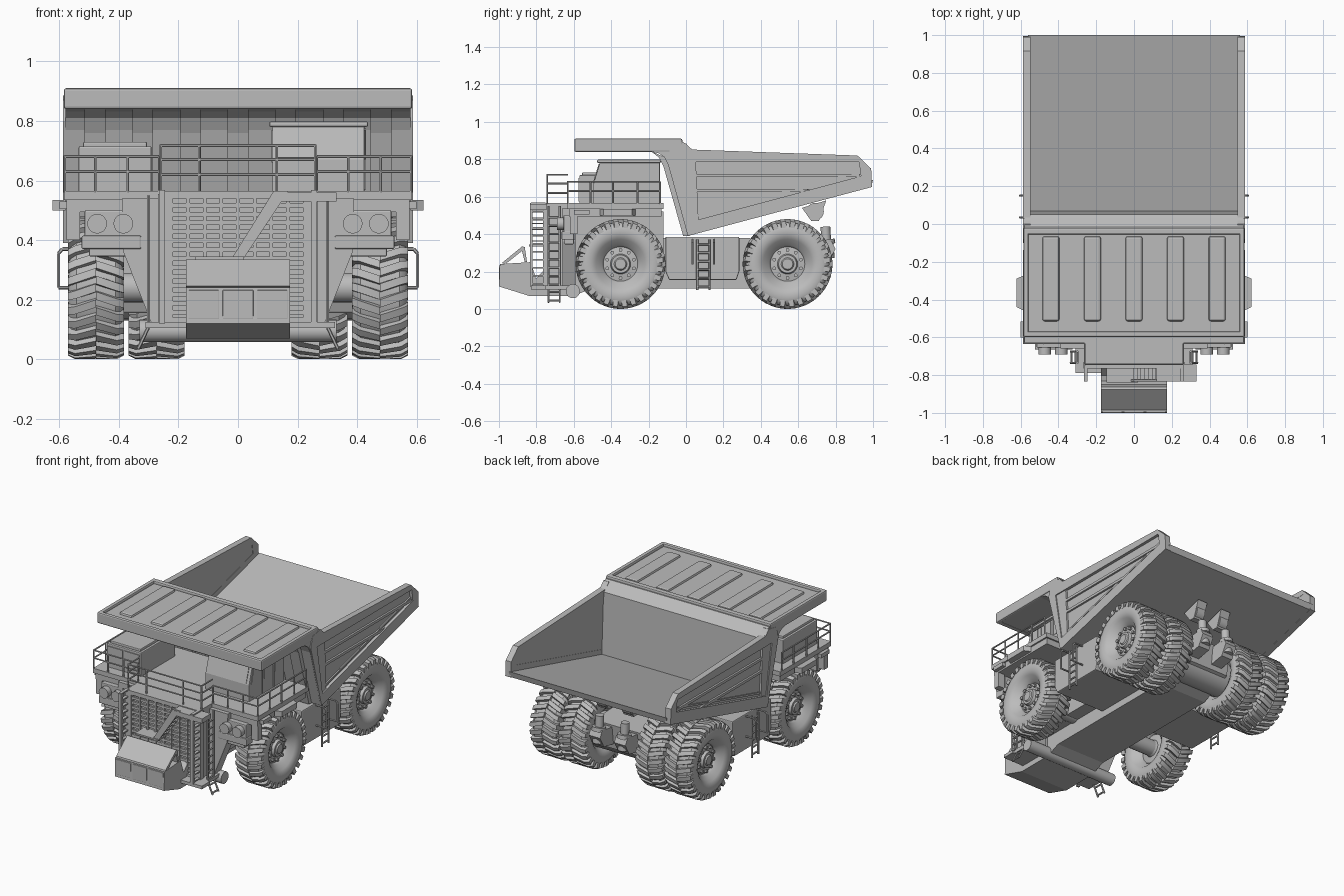
import bpy, bmesh, math
from mathutils import Vector, Matrix

grey = bpy.data.materials.new("grey_paint")
grey.diffuse_color = (0.5, 0.5, 0.5, 1)


def finish(name, bm, bevel=0, mirror=False, smooth=False):
    bmesh.ops.recalc_face_normals(bm, faces=bm.faces)
    me = bpy.data.meshes.new(name)
    bm.to_mesh(me)
    bm.free()
    me.materials.append(grey)
    ob = bpy.data.objects.new(name, me)
    bpy.context.collection.objects.link(ob)
    if bevel:
        m = ob.modifiers.new("bevel", 'BEVEL')
        m.width, m.segments, m.limit_method = bevel, 2, 'ANGLE'
    if mirror:
        ob.modifiers.new("mirror", 'MIRROR').use_mirror_merge = False
    if smooth:
        bpy.ops.object.select_all(action='DESELECT')
        ob.select_set(True)
        bpy.context.view_layer.objects.active = ob
        bpy.ops.object.shade_smooth_by_angle(angle=math.radians(35))
    return ob


def add_prism(bm, pts, a, b, axis='x'):
    # profile is (y, z) for axis x, (x, z) for axis y
    place = (lambda p, t: (t, p[0], p[1])) if axis == 'x' else (lambda p, t: (p[0], t, p[1]))
    lo = [bm.verts.new(place(p, a)) for p in pts]
    hi = [bm.verts.new(place(p, b)) for p in pts]
    bm.faces.new(lo)
    bm.faces.new(hi[::-1])
    for i in range(len(pts)):
        j = (i + 1) % len(pts)
        bm.faces.new((lo[i], lo[j], hi[j], hi[i]))


def prism(name, pts, a, b, axis='x', **kw):
    bm = bmesh.new()
    add_prism(bm, pts, a, b, axis)
    return finish(name, bm, **kw)


def boxes(name, items, **kw):
    # every item: x0, x1, y0, y1, z0, z1
    bm = bmesh.new()
    for x0, x1, y0, y1, z0, z1 in items:
        add_prism(bm, [(y0, z0), (y1, z0), (y1, z1), (y0, z1)], x0, x1)
    return finish(name, bm, **kw)


def rods(name, segs, r, sides=6, **kw):
    # every segment: start point, end point, optional radius
    bm = bmesh.new()
    for s in segs:
        p, q = Vector(s[0]), Vector(s[1])
        rad = s[2] if len(s) > 2 else r
        rot = (q - p).to_track_quat('Z', 'Y').to_matrix().to_4x4()
        bmesh.ops.create_cone(bm, cap_ends=True, segments=sides, radius1=rad, radius2=rad,
                              depth=(q - p).length, matrix=Matrix.Translation((p + q) / 2) @ rot)
    return finish(name, bm, smooth=sides > 8, **kw)


# --- Wheels: turned tyre and hub, with slanted tread lugs
def make_wheel():
    half = [(.028, .068), (.034, .06), (.048, .06), (.054, .042), (.092, .036), (.1, .052),
            (.118, .062), (.132, .08), (.16, .092), (.19, .092), (.21, .084), (.223, .066)]
    prof = [(0, .068)] + half + [(r, -x) for r, x in half[::-1]] + [(0, -.068)]
    bm = bmesh.new()
    vs = [bm.verts.new((x, 0, r)) for r, x in prof]
    es = [bm.edges.new(e) for e in zip(vs, vs[1:])]
    bmesh.ops.spin(bm, geom=vs + es, axis=(1, 0, 0), cent=(0, 0, 0), angle=2 * math.pi, steps=48)
    bmesh.ops.remove_doubles(bm, verts=bm.verts, dist=1e-5)
    n = 28
    for side in (1, -1):
        for i in range(n):
            a = (i + (.5 if side < 0 else 0)) * 2 * math.pi / n
            rings = []
            for x, r0, r1, sh in ((.0, .215, .24, 0), (.07, .21, .24, .1), (.094, .195, .228, .13)):
                ring = []
                for r, d in ((r0, -.072), (r0, .072), (r1, .056), (r1, -.056)):
                    t = a + sh + d
                    ring.append(bm.verts.new((side * x, r * math.sin(t), r * math.cos(t))))
                rings.append(ring)
            bm.faces.new(rings[0])
            bm.faces.new(rings[2])
            for p, q in zip(rings, rings[1:]):
                for k in range(4):
                    bm.faces.new((p[k], p[(k + 1) % 4], q[(k + 1) % 4], q[k]))
    for i in range(10):  # wheel nuts
        t = i * math.pi / 5
        m = Matrix.Translation((.044, .075 * math.sin(t), .075 * math.cos(t))) @ Matrix.Rotation(math.pi / 2, 4, 'Y')
        bmesh.ops.create_cone(bm, cap_ends=True, segments=8, radius1=.01, radius2=.01, depth=.02, matrix=m)
    return finish("wheel_front_right", bm, smooth=True)


wheel = make_wheel()
wheel.location = (.477, -.35, .24)
for name, x, y in (("wheel_front_left", -.477, -.35), ("wheel_rear_outer_right", .477, .543),
                   ("wheel_rear_outer_left", -.477, .543), ("wheel_rear_inner_right", .273, .543),
                   ("wheel_rear_inner_left", -.273, .543)):
    w = wheel.copy()
    w.name = name
    w.location = (x, y, .24)
    w.rotation_euler = (0, 0, math.pi if x < 0 else 0)
    bpy.context.collection.objects.link(w)
rods("axles", [((-.45, -.35, .24), (.45, -.35, .24), .05), ((-.45, .543, .24), (.45, .543, .24), .11)], .05, 20)

# --- Chassis, fuel tank and rear supports
prism("frame", [(-.84, .07), (-.6, .07), (-.5, .11), (.45, .11), (.66, .2), (.68, .36), (.3, .38), (-.6, .38), (-.84, .12)], -.175, .175)
boxes("engine_bay", [(-.26, .26, -.62, -.12, .2, .52)])
prism("fuel_tank", [(-.11, .2), (-.09, .155), (.27, .155), (.285, .2), (.285, .385), (-.11, .385)], -.53, .53, bevel=.006)
rods("front_cross_tube", [((-.33, -.605, .095), (.33, -.605, .095))], .038, 20)
rods("rear_struts", [((.09, .76, .27), (.09, .75, .36), .036), ((.09, .75, .36), (.09, .745, .44), .026),
                     ((.09, .757, .345), (.09, .753, .37), .042), ((.06, .69, .52), (.12, .69, .52), .047)], .03, 16, mirror=True)
prism("strut_brackets", [(.6, .22), (.76, .25), (.8, .32), (.78, .36), (.62, .34)], .05, .13, mirror=True)
prism("body_hinges", [(.62, .54), (.67, .47), (.71, .47), (.75, .58)], .055, .125, mirror=True)

# --- Dump body
prism("body_floor", [(.01, .39), (.99, .652), (1, .69), (.06, .445)], -.56, .56)
prism("front_wall_and_canopy", [(-.595, .845), (-.19, .842), (-.145, .832), (-.115, .81), (-.095, .77), (.01, .39),
      (.07, .41), (.05, .84), (.03, .855), (-.015, .893), (-.595, .893)], -.58, .58)
boxes("canopy_rim", [(-.585, .585, -.597, -.57, .84, .91), (-.585, -.558, -.59, -.03, .84, .91),
                     (.558, .585, -.59, -.03, .84, .91), (-.585, .585, -.055, -.02, .87, .91)], bevel=.008)
boxes("canopy_ribs", [(x - .045, x + .045, -.515, -.065, .88, .907) for x in (-.44, -.22, 0, .22, .44)], bevel=.012)
bm = bmesh.new()
for x in (-.48, -.32, -.16, 0, .16, .32, .48):
    add_prism(bm, [(-.19, .845), (-.145, .81), (-.12, .76), (-.015, .39), (.02, .39), (-.09, .8)], x - .035, x + .035)
finish("front_wall_ribs", bm)
prism("side_panel", [(-.08, .8), (.92, .8), (.96, .68), (.01, .42)], .55, .568, mirror=True)
bm = bmesh.new()
for strip in ([(-.1, .8), (-.08, .87), (0, .885), (.03, .852), (.917, .82), (.925, .785), (-.035, .785)],
              [(.917, .82), (.99, .75), (.995, .652), (.935, .71), (.925, .785)],
              [(.995, .652), (.01, .39), (.02, .465), (.935, .71)],
              [(.01, .39), (-.1, .8), (-.035, .785), (.02, .465)]):
    add_prism(bm, strip, .548, .587)
add_prism(bm, [(-.03, .705), (.93, .705), (.93, .722), (-.03, .722)], .56, .58)
add_prism(bm, [(-.015, .625), (.62, .625), (.67, .642), (-.015, .642)], .56, .58)
add_prism(bm, [(.02, .48), (.93, .724), (.93, .735), (.02, .492)], .56, .576)
finish("side_frame", bm, mirror=True)

# --- Deck, fenders and headlights
boxes("deck", [(-.585, .585, -.635, -.12, .535, .565), (-.26, .26, -.745, -.6, .535, .565)])
boxes("fenders", [(.26, .575, -.625, -.13, .495, .54), (.53, .575, -.62, -.58, .4, .5)], mirror=True)
boxes("side_lockers", [(.57, .6, -.6, -.515, .505, .53)], mirror=True)
bm = bmesh.new()
vs = [[bm.verts.new((x, y, z)) for x, y in ((.58, -.46), (.622, -.44), (.622, -.29), (.58, -.27))] for z in (.5, .535)]
bm.faces.new(vs[0])
bm.faces.new(vs[1])
for k in range(4):
    bm.faces.new((vs[0][k], vs[0][(k + 1) % 4], vs[1][(k + 1) % 4], vs[1][k]))
finish("side_step", bm, mirror=True)
boxes("headlight_box", [(.335, .515, -.655, -.59, .37, .5), (.325, .525, -.665, -.6, .37, .415),
                        (.35, .5, -.65, -.6, .345, .375)], bevel=.005, mirror=True)
rods("headlights", [((x, -.65, .455), (x, -.69, .455)) for x in (.385, .473)], .033, 20, mirror=True)
prism("front_wing", [(.2, .54), (.39, .54), (.385, .36), (.29, .12), (.2, .12)], -.66, -.59, 'y', mirror=True)

# --- Radiator, grille and side louvres
boxes("radiator", [(-.26, .26, -.745, -.6, .12, .54)])
boxes("grille_frame", [(.225, .268, -.765, -.73, .12, .555), (-.268, -.225, -.765, -.73, .12, .555),
                       (-.26, .26, -.765, -.73, .54, .565), (-.26, .26, -.765, -.73, .11, .14)])
boxes("grille_bars", [(-.225, .225, -.757, -.74, .15 + i * .03, .165 + i * .03) for i in range(13)] +
      [(x * .056 - .006, x * .056 + .006, -.761, -.74, .13, .55) for x in range(-4, 5)])
boxes("side_louvres", [(.245, .265, -.83, -.75, .13 + i * .043, .138 + i * .043) for i in range(11)] +
      [(.245, .265, -.835, -.822, .12, .565), (.245, .265, -.765, -.752, .12, .565)], mirror=True)

# --- Bumper, front cabinet and stairs
boxes("bumper", [(-.31, .31, -.79, -.6, .105, .125), (.1, .325, -.83, -.75, .105, .125)])
prism("front_cabinet", [(-1, .12), (-.84, .07), (-.79, .07), (-.79, .125), (-.83, .25), (-.995, .24)], -.175, .175)
boxes("cabinet_doors", [(x - .052, x + .052, -1.0, -.99, .135, .232) for x in (-.115, 0, .115)], bevel=.003)
prism("cabinet_lid", [(-.985, .245), (-.875, .335), (-.862, .33), (-.85, .25), (-.862, .25), (-.877, .31), (-.965, .24)], -.175, .175)
bm = bmesh.new()
for y in (-.828, -.757):
    add_prism(bm, [(-.02, .34), (.02, .34), (.17, .565), (.12, .565)], y - .006, y + .006, 'y')
for i in range(7):
    x, z = .01 + i * .02, .36 + i * .031
    add_prism(bm, [(x - .015, z), (x + .02, z), (x + .02, z + .006), (x - .015, z + .006)], -.828, -.757, 'y')
add_prism(bm, [(.12, .53), (.33, .53), (.33, .56), (.12, .56)], -.835, -.745, 'y')
add_prism(bm, [(-.145, .335), (.02, .335), (.02, .345), (-.145, .345)], -.84, -.75, 'y')
finish("front_stairs", bm)
rods("front_ladder", [((.3, y, .1), (.3, y, .55)) for y in (-.735, -.675)] +
     [((.3, -.735, .13 + i * .045), (.3, -.675, .13 + i * .045)) for i in range(9)] +
     [((.3, y, .11), (.335, y, .035)) for y in (-.735, -.675)] +
     [((.31, -.735, .09), (.31, -.675, .09)), ((.33, -.735, .045), (.33, -.675, .045))], .006, mirror=True)

# --- Side ladder with handrails
rods("side_ladder", [((.555, y, .1), (.555, y, .37)) for y in (.06, .125)] +
     [((.555, .06, .12 + i * .045), (.555, .125, .12 + i * .045)) for i in range(6)] +
     [(p, q) for y in (.035, .15) for p, q in (((.53, y, .24), (.603, y, .24)), ((.603, y, .24), (.603, y, .355)),
                                               ((.603, y, .355), (.59, y, .37)), ((.59, y, .37), (.53, y, .37)))],
     .006, mirror=True)

# --- Deck railings
rail = []
for z in (.63, .68):
    rail += [((.582, -.632, z), (.582, -.14, z)), ((.582, -.632, z), (.265, -.632, z))]
rail += [((.582, y, .56), (.582, y, .68)) for y in (-.632, -.51, -.39, -.26, -.14)]
rail += [((x, -.632, .56), (x, -.632, .68)) for x in (.265, .37, .48)]
for z in (.62, .67, .717):
    rail += [((0, -.742, z), (.26, -.742, z)), ((.26, -.742, z), (.26, -.632, z))]
rail += [((x, -.742, .56), (x, -.742, .717)) for x in (.13, .26)]
rods("railings", rail, .005, mirror=True)

# --- Cab
prism("cab", [(-.495, .56), (-.14, .56), (-.14, .785), (-.46, .785), (-.495, .67)], .115, .425, bevel=.004)
boxes("cab_roof", [(.105, .437, -.475, -.135, .78, .798)], bevel=.006)
bm = bmesh.new()
for side in (.113, .423):
    for w in ([(-.475, .67), (-.39, .67), (-.39, .77), (-.45, .77)], [(-.345, .66), (-.27, .66), (-.27, .765), (-.345, .765)],
              [(-.235, .66), (-.165, .66), (-.165, .765), (-.235, .765)]):
        add_prism(bm, w, side, side + .005)
add_prism(bm, [(-.492, .675), (-.462, .773), (-.467, .775), (-.497, .677)], .135, .405)
finish("cab_windows", bm)
boxes("cab_door_edges", [(.42, .43, y, y + .006, .57, .775) for y in (-.365, -.25)] + [(.42, .43, -.365, -.25, .77, .777)])

# --- Equipment locker on the left of the deck
boxes("equipment_locker", [(-.535, -.29, -.57, -.22, .56, .715), (-.52, -.305, -.555, -.24, .71, .73)], bevel=.005)
boxes("locker_doors", [(-.525, -.418, -.575, -.565, .575, .7), (-.407, -.3, -.575, -.565, .575, .7)])
